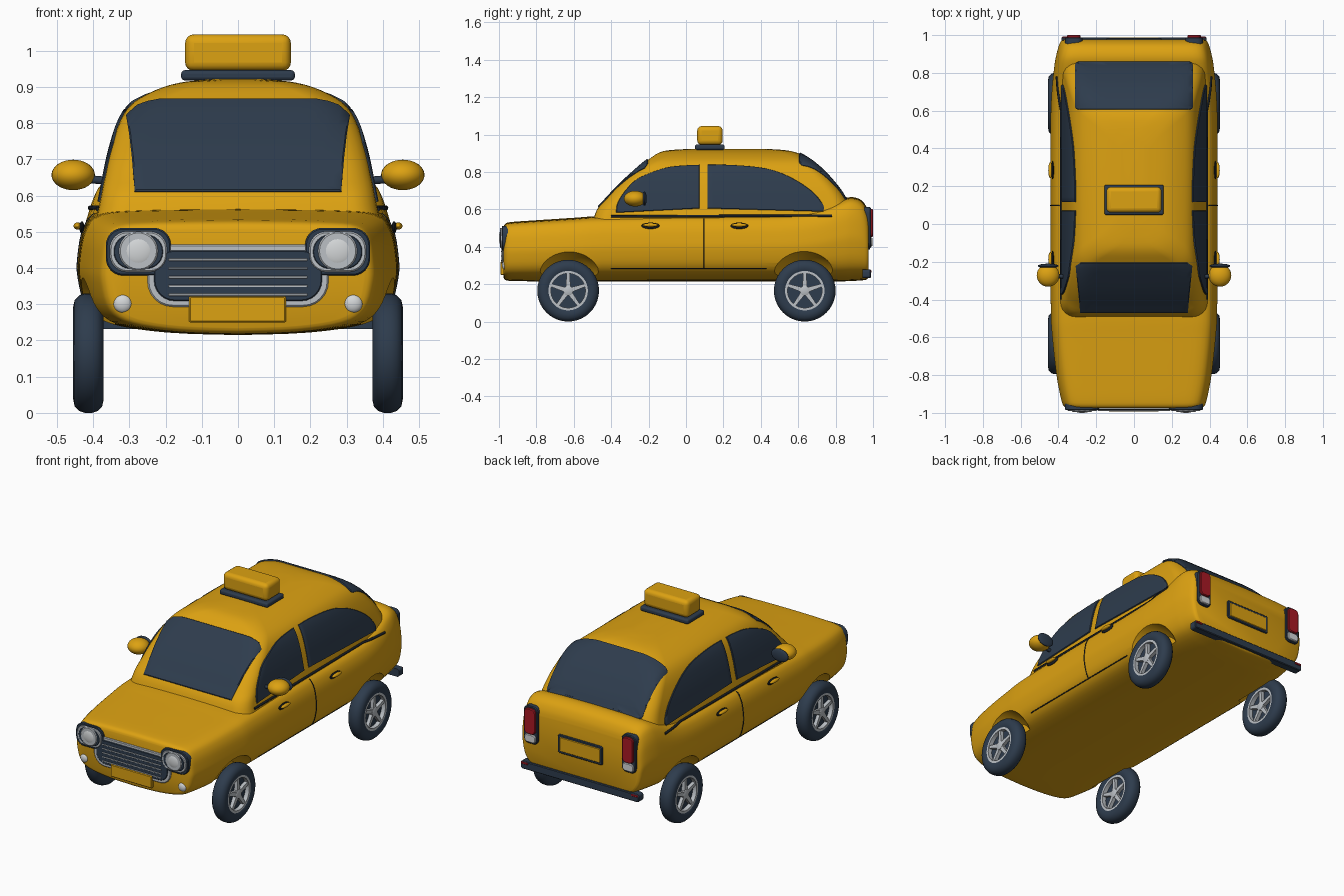
import bpy, bmesh, math
from mathutils import Vector
from mathutils.bvhtree import BVHTree

if "Cube" in bpy.data.objects:
    bpy.data.objects.remove(bpy.data.objects["Cube"])


def material(name, rgb):
    m = bpy.data.materials.new(name)
    m.diffuse_color = (*rgb, 1)
    m.use_nodes = True
    m.node_tree.nodes["Principled BSDF"].inputs["Base Color"].default_value = m.diffuse_color
    return m


YELLOW = material("taxi_yellow", (0.72, 0.36, 0.006))
NAVY = material("dark_navy", (0.027, 0.045, 0.074))
BLACK = material("black_trim", (0.010, 0.014, 0.020))
CHROME = material("chrome_grey", (0.50, 0.53, 0.56))
LENS = material("lens_white", (0.66, 0.68, 0.69))
RED = material("lamp_red", (0.40, 0.010, 0.018))


def smooth(pts, n):
    """Catmull-Rom curve through tuples of any size."""
    out = []
    for i in range(len(pts) - 1):
        a, b, c, d = (pts[max(i - 1, 0)], pts[i], pts[i + 1], pts[min(i + 2, len(pts) - 1)])
        for k in range(n):
            t = k / n
            out.append(tuple(0.5 * (2 * q + (r - p) * t + (2 * p - 5 * q + 4 * r - s) * t * t
                                    + (3 * q - p - 3 * r + s) * t ** 3)
                             for p, q, r, s in zip(a, b, c, d)))
    return out + [tuple(pts[-1])]


def densify(pts, step=0.03):
    out = []
    for a, b in zip(pts, pts[1:] + pts[:1]):
        a, b = Vector(a), Vector(b)
        n = max(1, round((b - a).length / step))
        out += [a.lerp(b, k / n) for k in range(n)]
    return out


def rrect(x0, x1, y0, y1, r, n=6):
    r = min(r, (x1 - x0) * 0.499, (y1 - y0) * 0.499)
    pts = []
    for cx, cy, q in ((x1 - r, y1 - r, 0), (x0 + r, y1 - r, 1), (x0 + r, y0 + r, 2), (x1 - r, y0 + r, 3)):
        for k in range(n + 1):
            a = (q + k / n) * math.pi / 2
            pts.append((cx + r * math.cos(a), cy + r * math.sin(a)))
    return pts


def add_loft(bm, rings, closed=False):
    vs = [[bm.verts.new(p) for p in ring] for ring in rings]
    for a, b in zip(vs, vs[1:] + (vs[:1] if closed else [])):
        for i in range(len(a)):
            j = (i + 1) % len(a)
            bm.faces.new((a[i], a[j], b[j], b[i]))
    if not closed:
        bm.faces.new(vs[0])
        bm.faces.new(vs[-1])


def shade(ob, angle=35):
    bpy.ops.object.select_all(action='DESELECT')
    ob.select_set(True)
    bpy.context.view_layer.objects.active = ob
    bpy.ops.object.shade_smooth_by_angle(angle=math.radians(angle))


def finish(bm, name, mat):
    bmesh.ops.recalc_face_normals(bm, faces=bm.faces[:])
    me = bpy.data.meshes.new(name)
    bm.to_mesh(me)
    me.materials.append(mat)
    ob = bpy.data.objects.new(name, me)
    bpy.context.collection.objects.link(ob)
    shade(ob)
    return ob


def loft(name, rings, mat):
    bm = bmesh.new()
    add_loft(bm, rings)
    return finish(bm, name, mat)


def panel(name, x0, x1, z0, z1, r, y0, y1, mat, b=0.004):
    """Rounded plate facing along y, from hidden depth y0 to visible face y1."""
    s = math.copysign(b, y1 - y0)
    full = rrect(x0, x1, z0, z1, r)
    inner = rrect(x0 + b, x1 - b, z0 + b, z1 - b, max(r - b, 0.001))
    return loft(name, [[(x, y0, z) for x, z in full], [(x, y1 - s, z) for x, z in full],
                       [(x, y1, z) for x, z in inner]], mat)


def box(name, x0, x1, y0, y1, z0, z1, bevel, mat):
    bpy.ops.mesh.primitive_cube_add(size=1, location=((x0 + x1) / 2, (y0 + y1) / 2, (z0 + z1) / 2))
    ob = bpy.context.object
    ob.name, ob.scale = name, (x1 - x0, y1 - y0, z1 - z0)
    bpy.ops.object.transform_apply(location=False)
    ob.data.materials.append(mat)
    m = ob.modifiers.new("round", 'BEVEL')
    m.width, m.segments = bevel, 4
    shade(ob)


def ball(name, loc, scale, mat):
    bpy.ops.mesh.primitive_uv_sphere_add(segments=28, ring_count=16, radius=1, location=loc)
    ob = bpy.context.object
    ob.name, ob.scale = name, scale
    ob.data.materials.append(mat)
    shade(ob, 60)


def tube(name, pts, radius, mat):
    cu = bpy.data.curves.new(name, 'CURVE')
    cu.dimensions, cu.bevel_depth, cu.bevel_resolution, cu.use_fill_caps = '3D', radius, 2, True
    sp = cu.splines.new('POLY')
    sp.points.add(len(pts) - 1)
    for p, co in zip(sp.points, pts):
        p.co = (*co, 1)
    cu.materials.append(mat)
    bpy.context.collection.objects.link(bpy.data.objects.new(name, cu))


# Lower body: one smooth section lofted through stations (y, half width, floor, top)
half = smooth([(0, 0), (.45, .02), (.8, .09), (.945, .22), (1, .45), (1, .62), (.965, .83),
               (.87, .96), (.6, .995), (0, 1.005)], 4)
section = half + [(-u, v) for u, v in half[-2:0:-1]]
stations = smooth([(-.975, .345, .235, .505), (-.965, .368, .222, .522), (-.93, .383, .217, .531),
                   (-.8, .408, .215, .540), (-.6, .43, .215, .553), (-.45, .438, .215, .562),
                   (0, .44, .215, .57), (.5, .44, .215, .575), (.7, .433, .215, .60),
                   (.83, .42, .215, .65), (.89, .41, .217, .663), (.94, .397, .22, .645),
                   (.967, .385, .225, .605), (.977, .37, .24, .565)], 4)
body = loft("lower_body", [[(u * w, y, b + v * (t - b)) for u, v in section]
                           for y, w, b, t in stations], YELLOW)

# Cabin: rounded rectangles stacked by height (z, front y, back y, half width)
levels = smooth([(.53, -.50, .90, .392), (.60, -.475, .875, .378), (.65, -.43, .855, .368),
                 (.70, -.385, .825, .358), (.75, -.335, .785, .345), (.80, -.28, .74, .328),
                 (.84, -.235, .695, .305), (.87, -.195, .655, .27), (.90, -.15, .60, .205),
                 (.915, -.10, .54, .14), (.922, 0, .45, .06)], 3)
cabin = loft("cabin", [[(x, y, z) for x, y in rrect(-w, w, f, b, .08)] for z, f, b, w in levels], YELLOW)

trees = []
for ob in (body, cabin):
    bm = bmesh.new()
    bm.from_mesh(ob.data)
    trees.append(BVHTree.FromBMesh(bm))


def project(p, axis, sign):
    """Nearest body point and normal, seen from the side (axis 0) or above (axis 2)."""
    if axis == 0:
        o, d = Vector((2 * sign, p[0], p[1])), Vector((-sign, 0, 0))
    else:
        o, d = Vector((p[0], p[1], 2)), Vector((0, 0, -1))
    hits = [h for h in (t.ray_cast(o, d) for t in trees) if h[0] is not None]
    co, no = min(hits, key=lambda h: h[3])[:2]
    return co, (no if no.dot(d) < 0 else -no)


def glass(name, outline, axis, sign=1):
    pts = densify(outline)
    c = sum(pts, Vector((0, 0))) / len(pts)
    rings = []
    for s, lift in [(k / 9 + .02, .007) for k in range(9)] + [(.985, .007), (1, .004), (1, -.012)]:
        rings.append([co + no * lift for co, no in (project(c + (p - c) * s, axis, sign) for p in pts)])
    loft(name, rings, NAVY)


# Windscreen and rear window
glass("windscreen", [(-.285, -.468), (.285, -.468), (.307, -.22), (.28, -.203), (-.28, -.203), (-.307, -.22)], 2)
glass("rear_window", rrect(-.31, .31, .605, .86, .02), 2)

# Side windows, beltline trim, seams and handles
front_arch = smooth([(-.374, .582), (-.365, .635), (-.315, .71), (-.245, .77), (-.11, .82), (0, .833), (.072, .836)], 4)
rear_arch = smooth([(.116, .836), (.24, .835), (.42, .818), (.555, .772), (.675, .695), (.735, .62), (.732, .588)], 4)
for s, side in ((1, "right"), (-1, "left")):
    glass("front_window_" + side, front_arch + [(.072, .605)], 0, s)
    glass("rear_side_window_" + side, rear_arch + [(.116, .605)], 0, s)

    def line(name, a, b, r, n=40):
        pts = [project(Vector(a).lerp(Vector(b), k / n), 0, s)[0] for k in range(n + 1)]
        tube(name + "_" + side, pts, r, BLACK)
    line("beltline_trim", (-.4, .562), (.78, .566), .007)
    line("door_seam", (.097, .285), (.097, .55), .003)
    line("sill_seam", (-.40, .285), (.43, .285), .003)
    for y in (-.19, .285):
        ball("handle_recess_" + side, (s * .431, y, .512), (.007, .048, .017), BLACK)
        ball("door_handle_" + side, (s * .443, y, .516), (.011, .042, .010), YELLOW)
    # Door mirror
    ball("mirror_shell_" + side, (s * .455, -.272, .657), (.06, .06, .042), YELLOW)
    ball("mirror_glass_" + side, (s * .455, -.222, .657), (.055, .012, .038), NAVY)
    tube("mirror_arm_" + side, [(s * .35, -.28, .64), (s * .41, -.275, .645)], .011, NAVY)

# Wheel arches cut as tapered hollows
for y in (-.63, .635):
    for s in (1, -1):
        bm = bmesh.new()
        add_loft(bm, [[(s * x, y + r * math.cos(k * math.tau / 48), .17 + r * math.sin(k * math.tau / 48))
                       for k in range(48)] for x, r in ((.34, .155), (.37, .178), (.41, .197), (.5, .225))])
        cutter = finish(bm, "arch_cutter", YELLOW)
        cutter.hide_render = True
        m = body.modifiers.new("arch", 'BOOLEAN')
        m.operation, m.object, m.solver = 'DIFFERENCE', cutter, 'EXACT'
        bpy.context.view_layer.objects.active = body
        bpy.ops.object.modifier_apply(modifier=m.name)
        bpy.data.objects.remove(cutter)
shade(body)


# Wheels: revolved tyre, rim ring, hub and five spokes
def wheel(cx, cy, cz):
    def circle(x, r, n=40):
        return [(cx + x, cy + r * math.cos(k * math.tau / n), cz + r * math.sin(k * math.tau / n)) for k in range(n)]
    prof = [(-.012, .098), (-.034, .099), (-.040, .112), (-.042, .128), (-.038, .147), (-.025, .160), (-.010, .165)]
    loft("tyre", [circle(*p) for p in prof + [(-x, r) for x, r in prof[::-1]]], NAVY)
    bm = bmesh.new()
    add_loft(bm, [circle(*p) for p in ((-.037, .106), (.037, .106), (.037, .092), (-.037, .092))], True)
    add_loft(bm, [circle(x, r) for x, r in ((-.036, .020), (-.033, .026), (.033, .026), (.036, .020))])
    for k in range(5):
        a = math.pi / 2 + k * math.tau / 5
        d, t = Vector((0, math.cos(a), math.sin(a))), Vector((0, -math.sin(a), math.cos(a)))
        add_loft(bm, [[Vector((cx + u * .032, cy, cz)) + d * r + t * v * w for u, v in
                       ((-1, -1), (1, -1), (1, 1), (-1, 1))] for r, w in ((.015, .013), (.097, .008))])
    finish(bm, "wheel_rim", CHROME)


for y in (-.63, .635):
    for s in (1, -1):
        wheel(s * .413, y, .165)

# Front grille
panel("grille_frame", -.25, .25, .293, .465, .07, -.94, -.983, CHROME)
panel("grille_panel", -.233, .233, .308, .450, .058, -.95, -.986, NAVY)
for k in range(5):
    z = .326 + k * .0242
    panel("grille_bar", -.192, .192, z - .003, z + .003, .002, -.96, -.989, CHROME, .001)
panel("front_plate", -.135, .132, .250, .322, .004, -.94, -.992, YELLOW)

# Headlights, fog lights and tail lights
for s in (1, -1):
    x = s * .275
    for name, w, h, y, mat in (("headlight_housing", .090, .066, -.985, NAVY), ("headlight_rim", .079, .056, -.989, CHROME),
                               ("headlight_bowl", .070, .049, -.991, NAVY)):
        panel(name, x - w, x + w, .445 - h, .445 + h, .048, -.93, y, mat)
    panel("headlight_ring", x - .054, x + .054, .393, .501, .054, -.95, -.995, CHROME)
    ball("headlight_lens", (x, -.985, .447), (.044, .015, .044), LENS)
    ball("fog_light", (s * .318, -.968, .302), (.026, .016, .026), LENS)
    x = s * .318
    panel("tail_light_frame", x - .046, x + .046, .392, .612, .03, .93, .988, NAVY)
    panel("tail_light_red", x - .036, x + .036, .452, .602, .024, .95, 1.0, RED)
    panel("tail_light_white", x - .036, x + .036, .402, .449, .018, .95, .997, LENS)
    panel("rear_reflector", x + s * .04 - .022, x + s * .04 + .022, .262, .274, .004, .95, .992, RED, .002)

# Rear plate and bumper
panel("rear_plate_frame", -.145, .145, .385, .495, .012, .94, .985, NAVY)
panel("rear_plate", -.132, .132, .397, .483, .008, .95, .988, YELLOW)
panel("rear_bumper", -.385, .385, .232, .278, .014, .945, .988, NAVY)

# Roof sign
box("sign_base", -.157, .157, .048, .207, .918, .946, .010, NAVY)
box("roof_sign", -.146, .146, .06, .196, .944, 1.045, .024, YELLOW)
